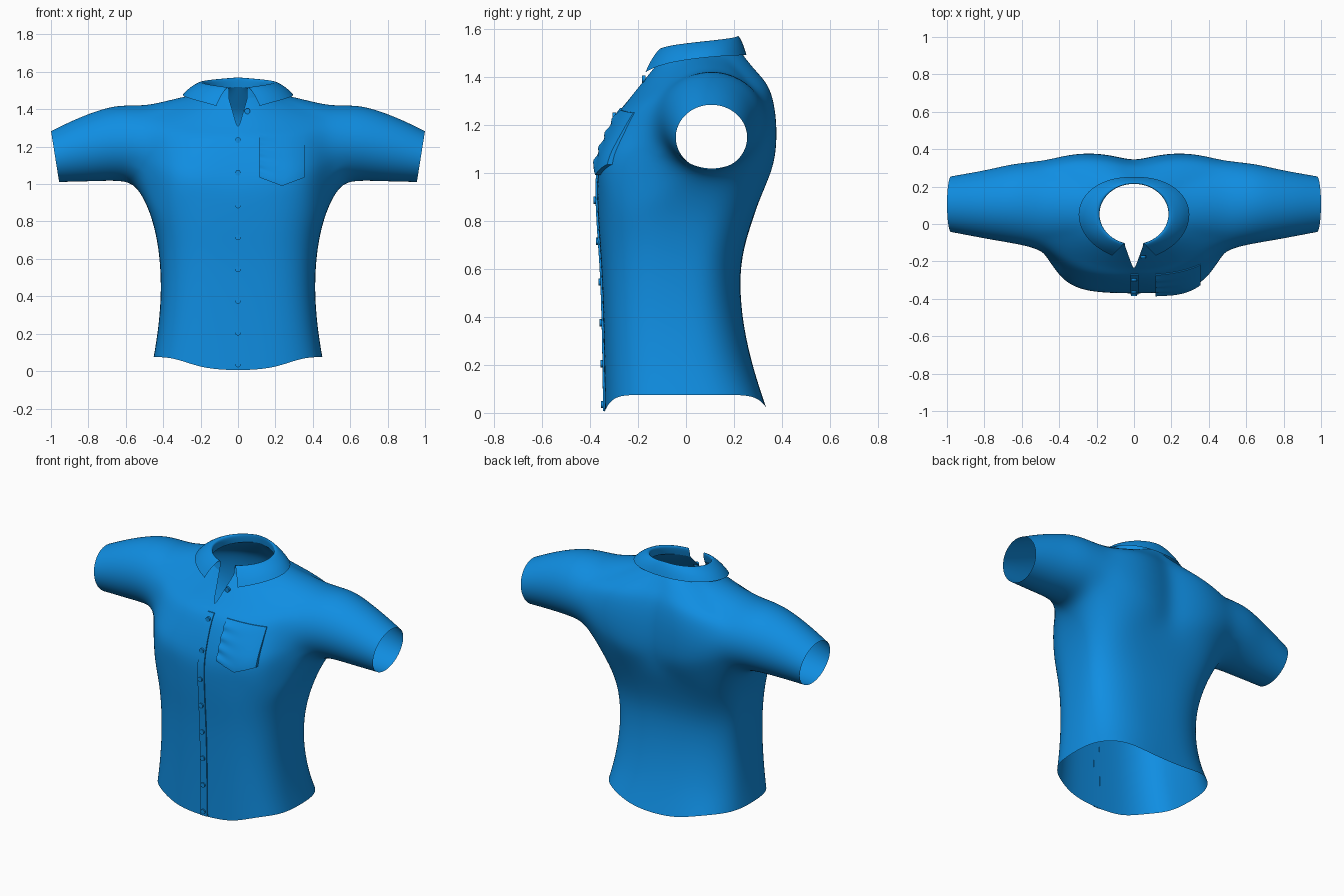
import bpy, bmesh, math
from math import sin, cos, pi, radians
from mathutils import Vector
from mathutils.bvhtree import BVHTree

if "Cube" in bpy.data.objects:
    bpy.data.objects.remove(bpy.data.objects["Cube"])

blue = bpy.data.materials.new("shirt blue")
blue.diffuse_color = (0.005, 0.27, 0.76, 1)
blue.use_nodes = True
blue.node_tree.nodes["Principled BSDF"].inputs["Base Color"].default_value = blue.diffuse_color


def finish(bm, name, levels=0, mirror=False):
    """Turn a bmesh into a smooth, outward facing object."""
    bmesh.ops.recalc_face_normals(bm, faces=bm.faces[:])
    bm.normal_update()
    out = 0
    for f in bm.faces:
        c = f.calc_center_median()
        out += f.normal.dot(Vector((c.x, c.y - 0.03, 0))) * f.calc_area()
    if out < 0:
        bmesh.ops.reverse_faces(bm, faces=bm.faces[:])
    for f in bm.faces:
        f.smooth = True
    me = bpy.data.meshes.new(name)
    bm.to_mesh(me)
    bm.free()
    me.materials.append(blue)
    ob = bpy.data.objects.new(name, me)
    bpy.context.collection.objects.link(ob)
    if mirror:
        m = ob.modifiers.new("mirror", 'MIRROR')
        m.merge_threshold = 0.001
    if levels:
        s = ob.modifiers.new("smooth", 'SUBSURF')
        s.levels = s.render_levels = levels
        s.boundary_smooth = 'PRESERVE_CORNERS'
    return ob


def power(v, p):
    return math.copysign(abs(v) ** p, v)


# ---- body: half cage, columns 0 (front centre) to 16 (back centre) ----
# z, half width, front y, back y, middle y, shoulder blade bulge
RINGS = [(0.075, 0.453, -0.34, 0.335, 0.0, 0), (0.20, 0.431, -0.342, 0.275, -0.01, 0),
         (0.40, 0.411, -0.346, 0.232, -0.02, 0), (0.60, 0.418, -0.353, 0.222, 0.0, 0),
         (0.75, 0.443, -0.365, 0.258, 0.03, 0.008), (0.88, 0.483, -0.372, 0.305, 0.06, 0.02)]
# centre lines of the chest and back above the armpit: y, z, roundness
CHEST = [(-0.372, 0.99, 5), (-0.347, 1.09, 4), (-0.317, 1.18, 3), (-0.287, 1.25, 2.5), (-0.25, 1.29, 2)]
BACK = [(0.325, 0.99, 2.5), (0.338, 1.08, 2.5), (0.338, 1.18, 2.5), (0.33, 1.28, 2.5), (0.31, 1.37, 2.5)]
# sleeve rings: x, cuff tilt, centre y, radius y, centre z, radius z
SLEEVE = [(0.64, 0, 0.11, 0.217, 1.222, 0.205), (0.76, 0.0, 0.105, 0.192, 1.203, 0.190),
          (0.87, 0.01, 0.105, 0.171, 1.178, 0.167), (0.978, 0.022, 0.106, 0.151, 1.147, 0.138)]


def arm(k):
    a = radians(18 * k)
    return Vector((0.525 + 0.025 * cos(a) - 0.04 * sin(a) ** 2,
                   0.10 - 0.24 * sin(a), 1.21 - 0.21 * cos(a)))


def neck(j):
    a = radians(15 + 165 * j / 16)
    return Vector((0.19 * sin(a), 0.05 - 0.17 * cos(a), 1.46 + 0.06 * j / 16))


def panel(centre, edge, u, bulge):
    y, z, q = centre
    return Vector((edge.x * u, edge.y + (y - edge.y) * (1 - u ** q) + bulge * sin(pi * u),
                   z + (edge.z - z) * u * u))


bm = bmesh.new()
V = {}
for i, (z, w, yf, yb, yc, blade) in enumerate(RINGS):
    for j in range(17):
        t = pi * j / 16
        p = 0.64 if j < 8 else 0.76
        c = power(cos(t), p)
        y = yc + (yc - yf) * -c if c > 0 else yc + (yb - yc) * -c + blade * sin(2 * t) ** 2
        zz = z
        if i == 0:  # curved hem
            zz -= (0.073 if c > 0 else 0.055) * abs(cos(t)) ** 8
        V[i, j] = bm.verts.new((w * abs(sin(t)) ** p, y, zz))
for r in range(5):
    for j in range(17):
        if j < 5:
            co = panel(CHEST[r], arm(3 + r), j / 5, 0)
        elif j > 11:
            co = panel(BACK[r], arm(17 - r), (16 - j) / 5, 0.042)
        elif r == 0:
            co = arm(8 - j)
        elif r == 4:
            co = arm(2 + j)
        elif j in (5, 11):
            co = arm(3 + r if j == 5 else 17 - r)
        else:
            continue
        V[6 + r, j] = bm.verts.new(co)
for i, f in ((11, 0.35), (12, 0.7), (13, 1.0)):
    for j in range(17):
        V[i, j] = bm.verts.new(V[10, j].co.lerp(neck(j), f))
for i in range(13):
    for j in range(16):
        if not (6 <= i < 10 and 5 <= j < 11):
            bm.faces.new((V[i, j], V[i, j + 1], V[i + 1, j + 1], V[i + 1, j]))

# sleeves grow out of the armhole loop
loop = ([V[6, 8 - k] for k in range(4)] + [V[6 + r, 5] for r in (1, 2, 3)]
        + [V[10, j] for j in range(5, 12)] + [V[6 + r, 11] for r in (3, 2, 1)]
        + [V[6, j] for j in (11, 10, 9)])
for x, tilt, cy, ry, cz, rz in SLEEVE:
    ring = []
    for k in range(20):
        a = radians(18 * k)
        ring.append(bm.verts.new((x - tilt * cos(a), cy - ry * sin(a), cz - rz * cos(a))))
    for k in range(20):
        n = (k + 1) % 20
        bm.faces.new((loop[k], loop[n], ring[n], ring[k]))
    loop = ring
body = finish(bm, "shirt_body", 3, True)

# ---- collar: stand, fold and turned-down leaf ----
bm = bmesh.new()
rows = []
for j in range(17):
    s = j / 16
    a = radians(15 + 165 * s)
    b = radians(23 + 157 * s)
    top = Vector((0.18 * sin(a), 0.055 - 0.157 * cos(a), 1.525 + 0.05 * s))
    edge = Vector((0.297 * sin(b), 0.05 - (0.238 - 0.036 * s) * cos(b), 1.49 - 0.072 * (1 - s) ** 3))
    over = top.lerp(edge, 0.25) + Vector((0, 0, 0.016))
    mid = top.lerp(edge, 0.72) + Vector((0, 0, 0.016))
    rows.append([bm.verts.new(p) for p in (neck(j), top, over, mid, edge)])
for p, q in zip(rows, rows[1:]):
    for k in range(4):
        bm.faces.new((p[k], q[k], q[k + 1], p[k + 1]))
finish(bm, "collar", 2, True)

# ---- details laid onto the front surface ----
bpy.context.view_layer.update()
tree = BVHTree.FromObject(body, bpy.context.evaluated_depsgraph_get())


def front_y(x, z):
    hit = tree.ray_cast(Vector((x, -1, z)), Vector((0, 1, 0)))[0]
    return hit.y if hit and hit.y < 0 else -0.34


def patch(name, nu, nv, place, lift):
    """Grid following the chest; its rim touches the cloth."""
    bm = bmesh.new()
    g = {}
    for i in range(-1, nu + 2):
        for j in range(-1, nv + 2):
            u, v = min(max(i / nu, 0), 1), min(max(j / nv, 0), 1)
            x, z = place(u, v)
            rim = i in (-1, nu + 1) or j in (-1, nv + 1)
            g[i, j] = bm.verts.new((x, front_y(x, z) - (-0.001 if rim else lift(u, v)), z))
    for i in range(-1, nu + 1):
        for j in range(-1, nv + 1):
            bm.faces.new((g[i, j], g[i + 1, j], g[i + 1, j + 1], g[i, j + 1]))
    ob = finish(bm, name)
    bpy.context.view_layer.objects.active = ob
    ob.select_set(True)
    bpy.ops.object.shade_smooth_by_angle(angle=radians(40))
    ob.select_set(False)


# button placket
patch("placket", 4, 60, lambda u, v: (-0.02 + 0.045 * u, 0.008 + 1.262 * v), lambda u, v: 0.007)


# chest pocket with pointed bottom, hanging away from the chest
def pocket_place(u, v):
    bottom = 0.99 + 0.045 * abs(2 * u - 1)
    return 0.115 + 0.24 * u, bottom + (1.262 - 0.012 * u - bottom) * v


patch("chest_pocket", 16, 24, pocket_place,
      lambda u, v: 0.005 + 0.016 * (1 - v) + 0.005 * (1 + sin(24 * v)) * (1 - u) ** 4)

# buttons
for n, z in enumerate((0.035, 0.205, 0.375, 0.545, 0.715, 0.885, 1.06, 1.235, 1.39)):
    x = 0.05 if z > 1.3 else 0.0
    bpy.ops.mesh.primitive_cylinder_add(vertices=16, radius=0.015, depth=0.014,
                                        location=(x, front_y(x, z) - 0.008, z),
                                        rotation=(pi / 2, 0, 0))
    ob = bpy.context.object
    ob.name = "button_%d" % (n + 1)
    ob.data.materials.append(blue)
    bpy.ops.object.shade_smooth_by_angle(angle=radians(40))
    ob.select_set(False)
